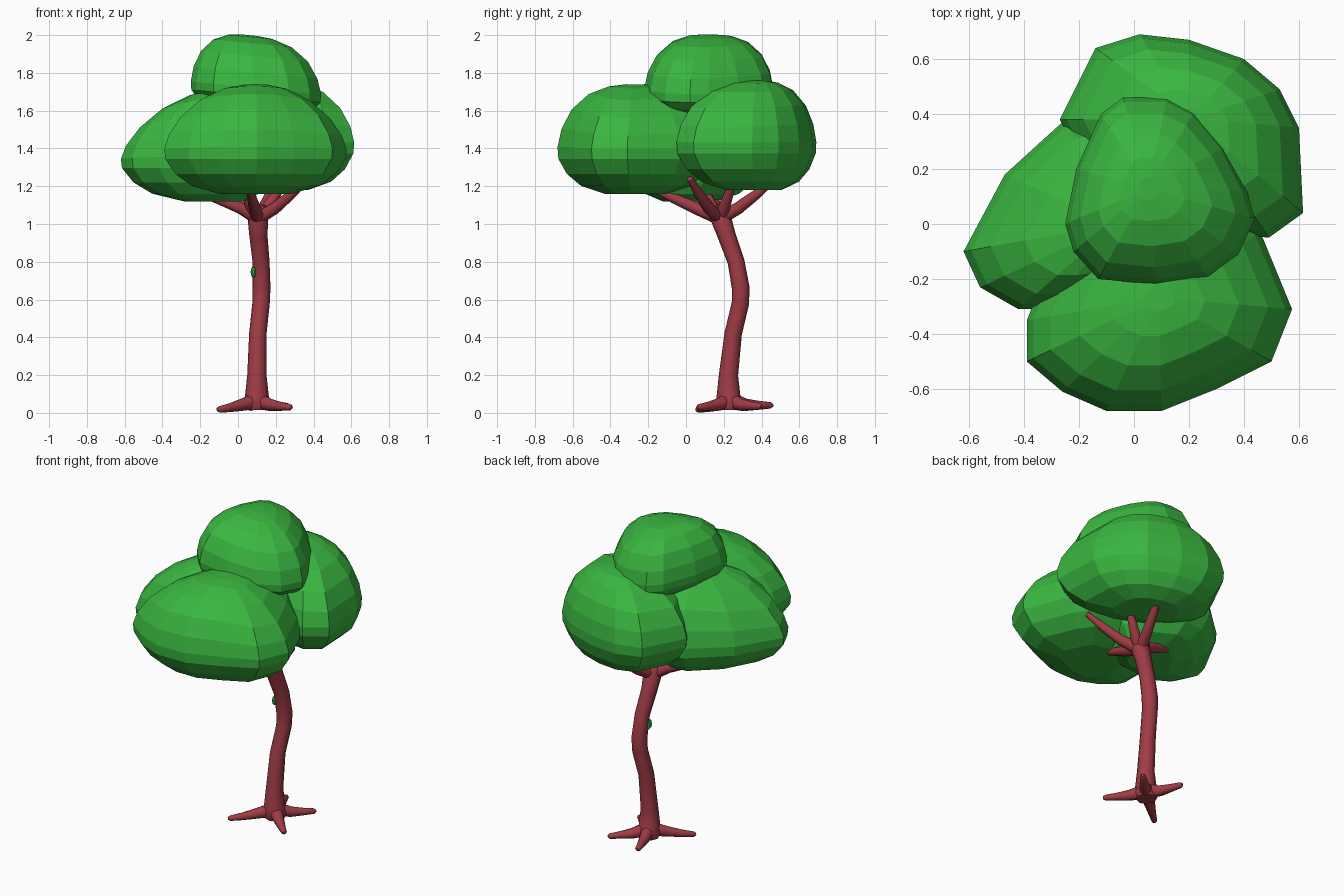
import bpy, bmesh, math
from mathutils import Vector, Matrix

if "Cube" in bpy.data.objects:
    bpy.data.objects.remove(bpy.data.objects["Cube"])


def material(name, rgb):
    m = bpy.data.materials.new(name)
    m.diffuse_color = (*rgb, 1)
    m.use_nodes = True
    m.node_tree.nodes["Principled BSDF"].inputs["Base Color"].default_value = m.diffuse_color
    return m


LEAF = material("leaf_green", (0.042, 0.47, 0.052))
BARK = material("bark_red", (0.35, 0.045, 0.06))


def loft(name, rings, mat, smooth=False):
    """Skin a list of equal-length point rings and cap both ends."""
    bm = bmesh.new()
    loops = [[bm.verts.new(p) for p in ring] for ring in rings]
    n = len(loops[0])
    for a, b in zip(loops, loops[1:]):
        for i in range(n):
            j = (i + 1) % n
            bm.faces.new((a[i], a[j], b[j], b[i]))
    bm.faces.new(loops[0][::-1])
    bm.faces.new(loops[-1])
    bmesh.ops.recalc_face_normals(bm, faces=bm.faces)
    me = bpy.data.meshes.new(name)
    bm.to_mesh(me)
    bm.free()
    ob = bpy.data.objects.new(name, me)
    bpy.context.collection.objects.link(ob)
    me.materials.append(mat)
    if smooth:
        bpy.ops.object.select_all(action='DESELECT')
        ob.select_set(True)
        bpy.context.view_layer.objects.active = ob
        bpy.ops.object.shade_smooth_by_angle(angle=math.radians(50))
    return ob


def limb(name, pts, sides=8):
    """Tapered tube along (x, y, z, radius) points."""
    pos = [Vector(p[:3]) for p in pts]
    rot, last = Matrix.Identity(3), None
    rings = []
    for i, p in enumerate(pos):
        t = (pos[min(i + 1, len(pos) - 1)] - pos[max(i - 1, 0)]).normalized()
        if last is None:
            rot = t.to_track_quat('Z', 'Y').to_matrix()
        else:
            rot = last.rotation_difference(t).to_matrix() @ rot
        last = t
        r = pts[i][3]
        rings.append([p + rot @ Vector((r * math.cos(a), r * math.sin(a), 0))
                      for a in (2 * math.pi * k / sides for k in range(sides))])
    return loft(name, rings, BARK, True)


# Cushion profile: footprint scale, and height below (-) or above (+) the widest level
PROFILE = [(0.4, -1), (0.7, -0.8), (0.88, -0.5), (0.99, -0.12), (1, 0.1),
           (0.95, 0.36), (0.82, 0.64), (0.6, 0.86), (0.34, 0.97), (0.12, 1.0)]


def foliage(name, outline, low, mid, top, shift, tilt=0, droop=0):
    """Faceted leaf clump from its plan outline, leaning by shift, with drooping sides."""
    c = sum((Vector(p) for p in outline), Vector((0, 0))) / len(outline)
    half = max(abs(x - c.x) for x, y in outline)
    rings = []
    for s, f in PROFILE:
        cc = c + Vector(shift) * (1 - s)
        ring = []
        for x, y in outline:
            dx = (x - c.x) * s
            h = f * (mid - low)
            if f > 0:
                h = f * (top - mid) * (1 - droop * (dx / half) ** 2)
            ring.append((cc.x + dx, cc.y + (y - c.y) * s, mid + h + tilt * dx))
        rings.append(ring)
    return loft(name, rings, LEAF)


# Four foliage clumps
foliage("foliage_top",
        [(-.25, 0), (-.21, .2), (-.12, .4), (-.04, .46), (.12, .46), (.22, .41), (.33, .28),
         (.41, .12), (.44, .02), (.38, -.11), (.27, -.19), (.08, -.22), (-.13, -.2), (-.22, -.1)],
        1.58, 1.69, 2.0, (-.04, .02), -.1)
foliage("foliage_front",
        [(-.39, -.35), (-.39, -.5), (-.26, -.61), (-.1, -.68), (.1, -.68), (.3, -.6),
         (.5, -.5), (.575, -.31), (.46, -.03), (.37, .1), (.15, .15), (-.1, .1), (-.28, -.08)],
        1.16, 1.37, 1.74, (.02, .04), 0, .3)
foliage("foliage_right",
        [(-.14, .64), (.02, .69), (.2, .67), (.4, .6), (.53, .49), (.6, .35), (.615, .04),
         (.49, -.05), (.25, -.02), (0, .08), (-.2, .25), (-.27, .38)],
        1.18, 1.4, 1.76, (0, .04), 0, .15)
foliage("foliage_left",
        [(-.25, .38), (-.47, .18), (-.62, -.1), (-.56, -.23), (-.42, -.31), (-.3, -.31),
         (-.05, -.28), (.15, -.12), (.18, .1), (.08, .3), (-.1, .4)],
        1.12, 1.32, 1.71, (.15, 0), 0, .35)

# Bent trunk
limb("trunk", [(.1, .23, .015, .06), (.1, .23, .045, .075), (.1, .225, .09, .063),
               (.1, .225, .2, .051), (.105, .25, .42, .046), (.122, .288, .58, .046),
               (.125, .29, .66, .047), (.122, .265, .8, .045), (.108, .215, .94, .048),
               (.105, .175, 1.06, .057), (.105, .17, 1.1, .04)])

# Spreading roots
for i, (x, y, z) in enumerate([(-.11, .055, .018), (.285, .06, .03), (.27, .4, .035), (.02, .46, .04)]):
    d = Vector((x - .1, y - .23))
    limb(f"root_{i + 1}", [(.1 + d.x * .1, .23 + d.y * .1, .06, .042),
                           (.1 + d.x * .4, .23 + d.y * .4, .042, .032),
                           (.1 + d.x * .7, .23 + d.y * .7, z * .6 + .016, .023),
                           (.1 + d.x * .95, .23 + d.y * .95, z, .017),
                           (x, y, z, .008)])

# Branches reaching into the foliage
for i, (x, y, z) in enumerate([(-.15, .14, 1.14), (.06, -.18, 1.19), (.37, .02, 1.24),
                               (.2, .47, 1.24), (.02, .08, 1.22), (.25, .25, 1.24)]):
    d = Vector((x - .105, y - .175))
    limb(f"branch_{i + 1}", [(.105, .18, 1.03, .037),
                             (.105 + d.x * .35, .175 + d.y * .35, 1.085, .033),
                             (.105 + d.x * .7, .175 + d.y * .7, 1.1 + (z - 1.1) * .45, .026),
                             (x, y, z, .016)])

# Tiny leaf on the front of the trunk
loft("trunk_leaf", [[(.082 + r * math.cos(a), y, .745 + 2 * r * math.sin(a))
                     for a in (math.pi * k / 3 for k in range(6))]
                    for r, y in [(.016, .27), (.014, .243), (.006, .236)]], LEAF)
